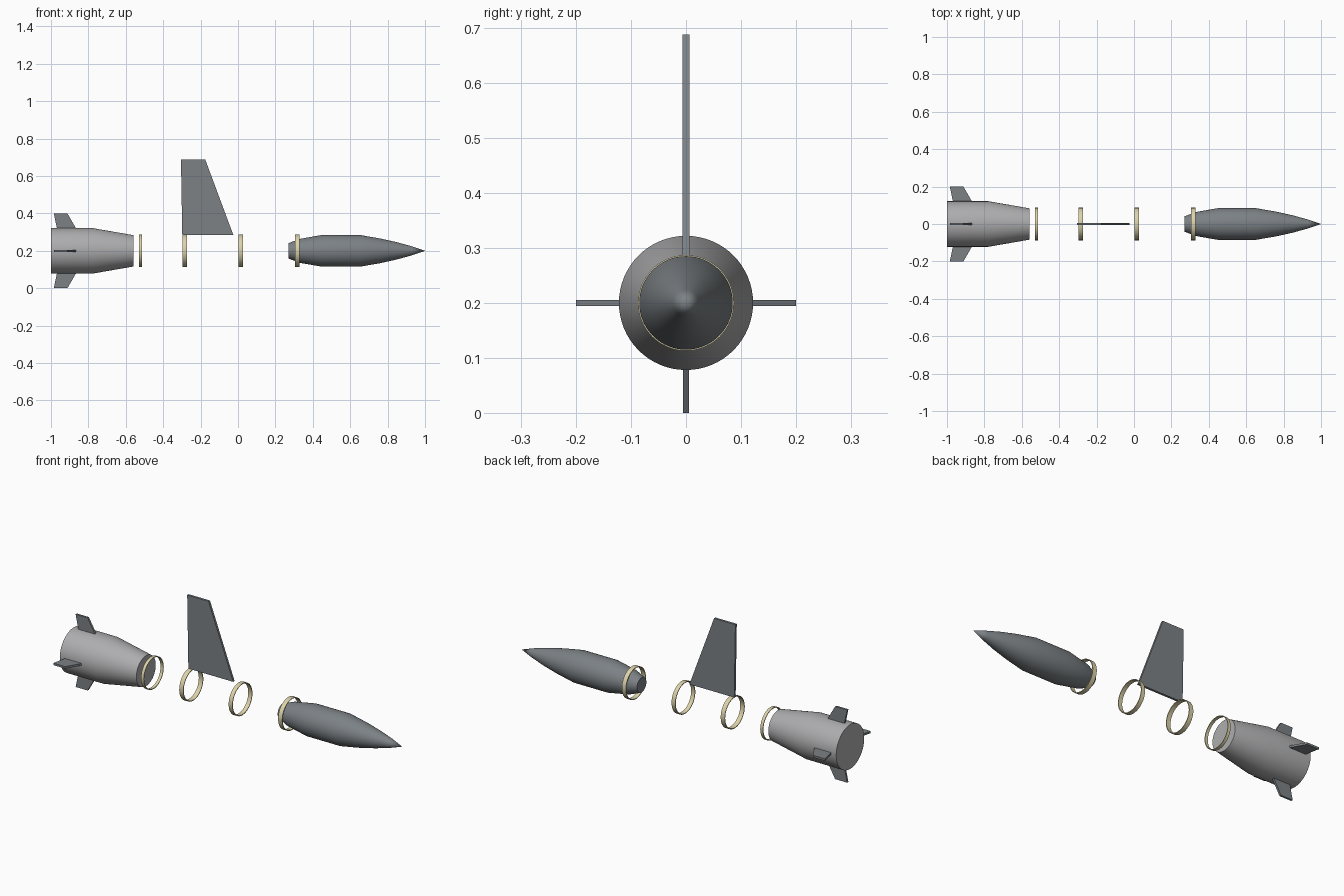
import bpy, bmesh, math
from mathutils import Matrix, Vector

AXIS_Z = 0.2
SEGMENTS = 64

cube = bpy.data.objects.get("Cube")
if cube:
    bpy.data.objects.remove(cube)


def material(name, rgb):
    mat = bpy.data.materials.new(name)
    mat.use_nodes = True
    mat.diffuse_color = (*rgb, 1)
    mat.node_tree.nodes["Principled BSDF"].inputs["Base Color"].default_value = (*rgb, 1)
    return mat


light_grey = material("light grey", (0.42, 0.42, 0.43))
slate_grey = material("slate grey", (0.20, 0.22, 0.235))
sand = material("sand", (0.72, 0.65, 0.40))


def finish(name, bm, mat, smooth=True):
    bmesh.ops.remove_doubles(bm, verts=bm.verts, dist=1e-5)
    bmesh.ops.recalc_face_normals(bm, faces=bm.faces)
    mesh = bpy.data.meshes.new(name)
    bm.to_mesh(mesh)
    bm.free()
    mesh.materials.append(mat)
    obj = bpy.data.objects.new(name, mesh)
    bpy.context.collection.objects.link(obj)
    if smooth:
        bpy.ops.object.select_all(action="DESELECT")
        bpy.context.view_layer.objects.active = obj
        obj.select_set(True)
        bpy.ops.object.shade_smooth_by_angle(angle=math.radians(30))
    return obj


def turned(name, profile, mat):
    """Spin an (x, radius) profile around the body axis."""
    bm = bmesh.new()
    verts = [bm.verts.new((x, 0, AXIS_Z + r)) for x, r in profile]
    edges = [bm.edges.new(pair) for pair in zip(verts, verts[1:])]
    bmesh.ops.spin(bm, geom=verts + edges, cent=(0, 0, AXIS_Z), axis=(1, 0, 0),
                   angle=math.tau, steps=SEGMENTS, use_merge=False)
    return finish(name, bm, mat)


def fin(name, outline, thickness, mat, roll=0):
    """Flat plate from an (x, distance from axis) outline, rolled about the axis."""
    bm = bmesh.new()
    face = bm.faces.new([bm.verts.new((x, -thickness / 2, r)) for x, r in outline])
    side = bmesh.ops.extrude_face_region(bm, geom=[face])["geom"]
    moved = [g for g in side if isinstance(g, bmesh.types.BMVert)]
    bmesh.ops.translate(bm, verts=moved, vec=Vector((0, thickness, 0)))
    place = Matrix.Translation((0, 0, AXIS_Z)) @ Matrix.Rotation(roll, 4, "X")
    bmesh.ops.transform(bm, matrix=place, verts=bm.verts)
    return finish(name, bm, mat, smooth=False)


# Tail body and nose body
turned("tail_body", [(-1, 0), (-1, 0.122), (-0.78, 0.122), (-0.56, 0.084), (-0.56, 0)],
       light_grey)
turned("nose_body", [(0.27, 0), (0.27, 0.041), (0.33, 0.064), (0.45, 0.085), (0.65, 0.085),
                     (0.76, 0.066), (0.85, 0.046), (0.93, 0.024), (1, 0)], slate_grey)

# Four joint rings
for i, (start, end) in enumerate([(-0.53, -0.513), (-0.297, -0.272),
                                  (0.004, 0.027), (0.305, 0.33)]):
    outer, inner = 0.087, 0.083
    turned(f"joint_ring_{i + 1}", [(start, inner), (start, outer), (end, outer),
                                   (end, inner), (start, inner)], sand)

# Four tail fins around the tail body
for i, side in enumerate(["top", "right", "bottom", "left"]):
    fin(f"tail_fin_{side}", [(-0.966, 0.11), (-0.985, 0.2), (-0.912, 0.2), (-0.86, 0.11)],
        0.011, slate_grey, i * math.pi / 2)

# Tall centre fin
fin("centre_fin", [(-0.298, 0.085), (-0.305, 0.488), (-0.175, 0.488), (-0.025, 0.085)],
    0.0125, slate_grey)
